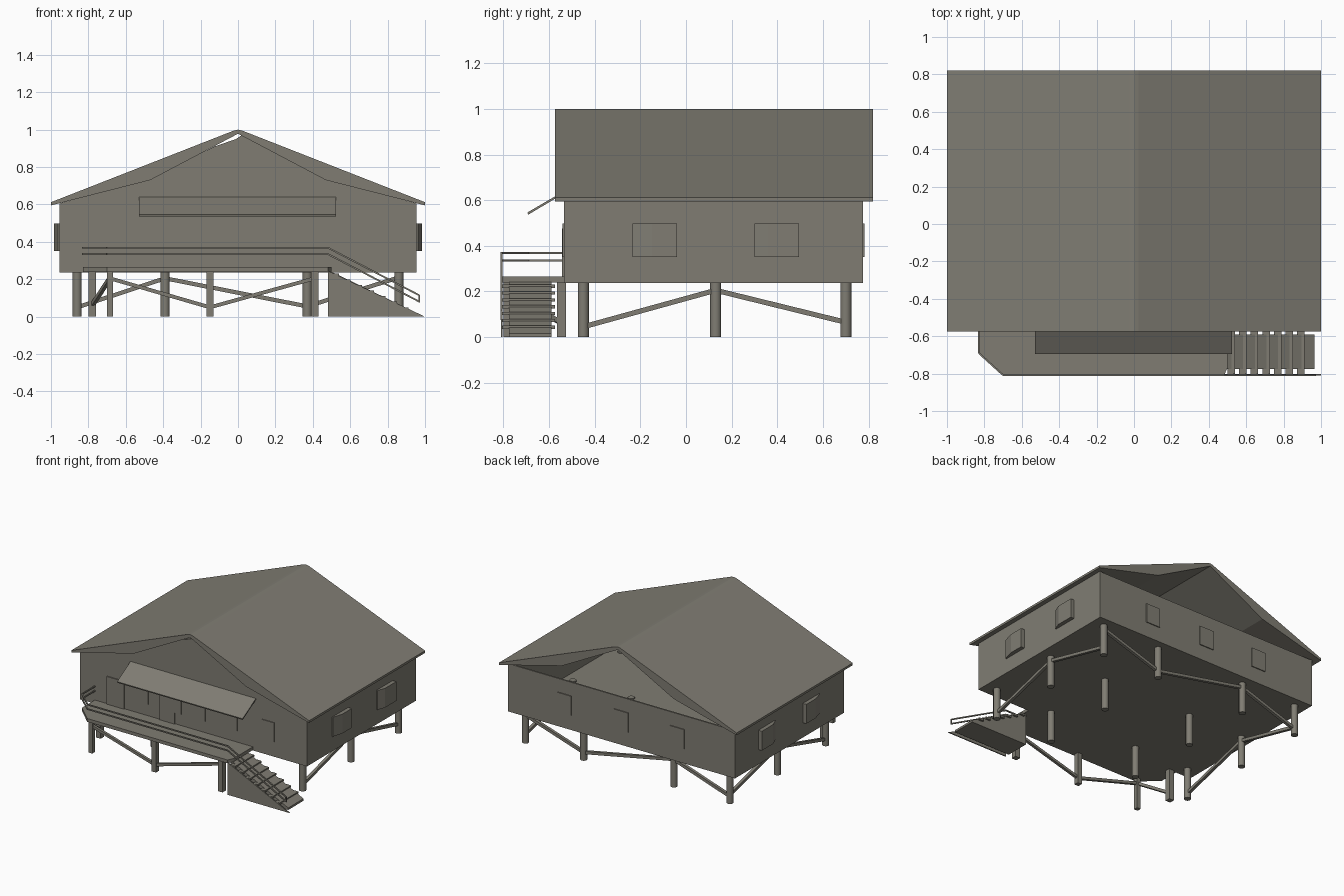
import bpy, bmesh, math
from mathutils import Vector, Matrix

if "Cube" in bpy.data.objects:
    bpy.data.objects.remove(bpy.data.objects["Cube"])

mat = bpy.data.materials.new("weathered grey brown")
mat.diffuse_color = (0.215, 0.204, 0.171, 1)
mat.use_nodes = True
mat.node_tree.nodes["Principled BSDF"].inputs["Base Color"].default_value = mat.diffuse_color


def finish(name, bm, smooth=False):
    bmesh.ops.recalc_face_normals(bm, faces=bm.faces)
    me = bpy.data.meshes.new(name)
    bm.to_mesh(me)
    bm.free()
    me.materials.append(mat)
    ob = bpy.data.objects.new(name, me)
    bpy.context.collection.objects.link(ob)
    if smooth:
        bpy.ops.object.select_all(action='DESELECT')
        ob.select_set(True)
        bpy.context.view_layer.objects.active = ob
        bpy.ops.object.shade_smooth_by_angle(angle=math.radians(40))
    return ob


def prism(name, pts, axis, a, b):
    """Extrude a 2D outline along an axis from a to b."""
    put = {'x': lambda u, v, t: (t, u, v),
           'y': lambda u, v, t: (u, t, v),
           'z': lambda u, v, t: (u, v, t)}[axis]
    bm = bmesh.new()
    lo = [bm.verts.new(put(u, v, a)) for u, v in pts]
    hi = [bm.verts.new(put(u, v, b)) for u, v in pts]
    bm.faces.new(lo)
    bm.faces.new(hi)
    n = len(pts)
    for i in range(n):
        j = (i + 1) % n
        bm.faces.new((lo[i], lo[j], hi[j], hi[i]))
    return finish(name, bm)


def box(name, x0, x1, y0, y1, z0, z1):
    return prism(name, [(x0, y0), (x1, y0), (x1, y1), (x0, y1)], 'z', z0, z1)


def beam(name, p, q, width, sides=4):
    """Straight bar between two points, square or round."""
    p, q = Vector(p), Vector(q)
    d = q - p
    r = width / 2 * (math.sqrt(2) if sides == 4 else 1)
    bm = bmesh.new()
    bmesh.ops.create_cone(bm, cap_ends=True, segments=sides, radius1=r, radius2=r, depth=d.length)
    turn = Matrix.Rotation(math.pi / 4, 4, 'Z')
    bm.transform(Matrix.Translation((p + q) / 2) @ d.to_track_quat('Z', 'Y').to_matrix().to_4x4() @ turn)
    return finish(name, bm, sides > 4)


# Hollow house shell: floor, side walls, back wall, front gable wall
T = 0.012
box("floor", -.955, .955, -.535, .775, .237, .245)
for s, side in ((-1, "left"), (1, "right")):
    box(side + "_wall", min(s * .955, s * (.955 - T)), max(s * .955, s * (.955 - T)),
        -.535, .775, .237, .604)
box("back_wall", -.955, .955, .775 - T, .775, .237, .6)
prism("front_gable_wall", [(-.955, .237), (.955, .237), (.955, .605), (.47, .74), (.02, .97),
                           (-.01, .95), (-.12, .912), (-.47, .74), (-.955, .605)],
      'y', -.535, -.535 + T)

# Roof, thicker at the middle of each slope, open at the back gable
prism("roof", [(-1, .595), (-1, .612), (-.025, .994), (0, 1), (.025, .994), (1, .612), (1, .595),
               (.47, .73), (0, .978), (-.47, .73)], 'y', -.575, .82)

# Awning over the porch
prism("awning", [(-.53, .632), (-.53, .642), (-.695, .546), (-.692, .536)], 'x', -.53, .525)

# Front windows and doors
for i, (x0, x1) in enumerate([(-.48, -.38), (-.23, -.10), (0, .10), (.27, .37), (.58, .68)]):
    box(f"front_window_{i}", x0, x1, -.541, -.53, .35, .497)
for i, (x0, x1) in enumerate([(-.725, -.58), (-.28, -.155)]):
    box(f"door_{i}", x0, x1, -.543, -.53, .262, .475)

# Back windows
for i, x in enumerate((-.47, 0, .48)):
    box(f"back_window_{i}", x - .06, x + .06, .77, .782, .35, .497)

# Side windows with an angled leaf and a flat leaf
for s, side in ((-1, "left"), (1, "right")):
    for i, (y0, ym, y1) in enumerate([(-.235, -.15, -.04), (.30, .36, .495)]):
        prism(f"{side}_window_{i}", [(s * .95, y0), (s * .962, y0), (s * .985, ym),
                                     (s * .985, y1), (s * .95, y1)], 'z', .35, .497)

# Round piles under the house, tops poking through the floor
XS, YS = (-.86, -.39, .37, .86), (-.45, .13, .70)
for i, x in enumerate(XS):
    for j, y in enumerate(YS):
        beam(f"pile_{i}_{j}", (x, y, 0), (x, y, .255), .05, 12)

# Braces along both sides and the back row
for x in (-.86, .86):
    beam("side_brace_front", (x, -.45, .045), (x, .13, .205), .022)
    beam("side_brace_back", (x, .13, .205), (x, .70, .065), .022)
ZB = (.05, .205, .055, .21)
for i in range(3):
    beam(f"back_brace_{i}", (XS[i], .70, ZB[i]), (XS[i + 1], .70, ZB[i + 1]), .022)

# Porch deck with chamfered corner
prism("porch_deck", [(-.83, -.53), (-.83, -.69), (-.70, -.812), (.48, -.812), (.5, -.77), (.5, -.53)],
      'z', .24, .265)

# Porch posts and their braces
posts = [(-.78, -.545, .04), (-.685, -.78, .032), (-.15, -.78, .036), (.41, -.78, .04)]
for i, (x, y, w) in enumerate(posts):
    box(f"porch_post_{i}", x - w / 2, x + w / 2, y - w / 2, y + w / 2, 0, .245)
ZP = (.06, .205, .05, .205)
for i in range(3):
    a, b = posts[i], posts[i + 1]
    beam(f"porch_brace_{i}", (a[0], a[1], ZP[i]), (b[0], b[1], ZP[i + 1]), .02)

# Two handrails running round the porch and down the ramp
for k, z in enumerate((.369, .335)):
    path = [(-.83, -.535, z), (-.83, -.69, z), (-.70, -.808, z), (.48, -.808, z), (.97, -.808, z - .255)]
    for i in range(4):
        beam(f"rail_{k}_{i}", path[i], path[i + 1], .009)
beam("rail_end", (.97, -.808, .075), (.97, -.808, .116), .008)

# Ramp body, outer side panel and stair treads
prism("ramp", [(.48, 0), (.48, .25), (.965, .016), (.965, 0)], 'y', -.775, -.59)
prism("ramp_side_panel", [(.48, 0), (.48, .245), (1, 0)], 'y', -.811, -.803)
for i in range(7):
    x, z = .50 + i * .062, .236 - i * .03
    box(f"stair_tread_{i}", x, x + .04, -.803, -.575, z - .02, z - .006)
